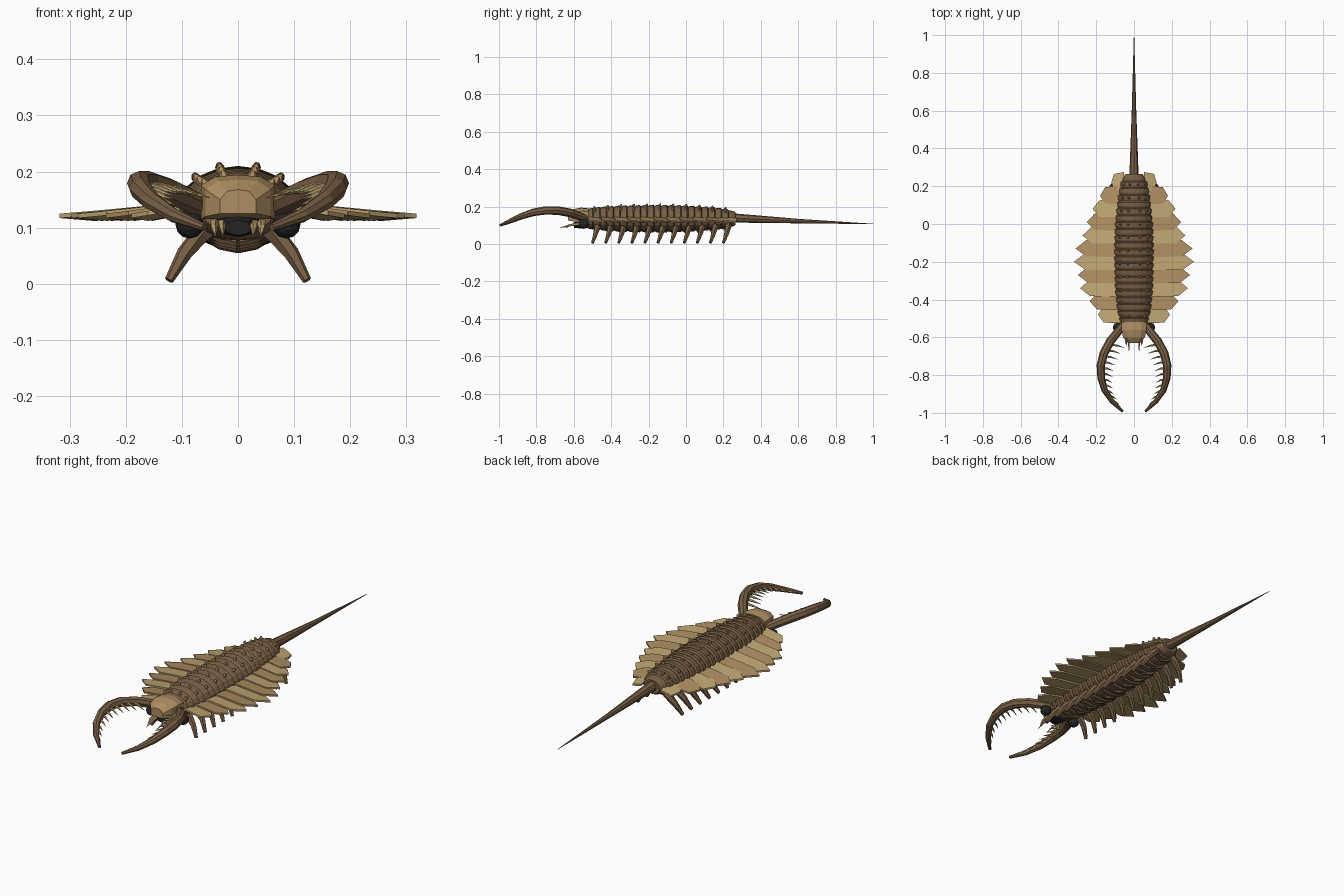
import bpy, math
from mathutils import Vector

if "Cube" in bpy.data.objects:
    bpy.data.objects.remove(bpy.data.objects["Cube"])


def material(name, rgb):
    m = bpy.data.materials.new(name)
    m.diffuse_color = (*rgb, 1)
    m.use_nodes = True
    m.node_tree.nodes["Principled BSDF"].inputs["Base Color"].default_value = m.diffuse_color
    return m


BROWN = material("brown shell", (0.19, 0.115, 0.06))
TAN = material("tan", (0.42, 0.27, 0.12))
SAND = material("sand", (0.52, 0.38, 0.17))
DARK = material("dark", (0.02, 0.018, 0.018))


def make(name, verts, faces, mat):
    me = bpy.data.meshes.new(name)
    me.from_pydata([tuple(v) for v in verts], [], faces)
    ob = bpy.data.objects.new(name, me)
    bpy.context.collection.objects.link(ob)
    me.materials.append(mat)
    return ob


def loft(rings):
    n = len(rings[0])
    verts = [v for r in rings for v in r]
    faces = [(i * n + j, i * n + (j + 1) % n, (i + 1) * n + (j + 1) % n, (i + 1) * n + j)
             for i in range(len(rings) - 1) for j in range(n)]
    faces += [tuple(reversed(range(n))), tuple(range(len(verts) - n, len(verts)))]
    return verts, faces


def tube(pts, radii, sides=6, squash=1.0):
    pts = [Vector(p) for p in pts]
    rings = []
    for i, p in enumerate(pts):
        d = (pts[min(i + 1, len(pts) - 1)] - pts[max(i - 1, 0)]).normalized()
        up = Vector((0, 0, 1)) if abs(d.z) < 0.9 else Vector((0, 1, 0))
        a = d.cross(up).normalized()
        b = a.cross(d)
        rings.append([p + radii[i] * (a * math.cos(t) * squash + b * -math.sin(t))
                      for t in (2 * math.pi * k / sides for k in range(sides))])
    return loft(rings)


def join(parts):
    verts, faces = [], []
    for v, f in parts:
        o = len(verts)
        verts += v
        faces += [tuple(i + o for i in q) for q in f]
    return verts, faces


def mirrored(name, parts, mat):
    ob = make(name, *join(parts), mat)
    ob.modifiers.new("mirror", 'MIRROR')
    return ob


def lerp(table, y):
    for (a, *p), (b, *q) in zip(table, table[1:]):
        if y <= b:
            t = max(0, (y - a) / (b - a))
            return [u + (v - u) * t for u, v in zip(p, q)]
    return table[-1][1:]


# ridged body: y, half width, half height
PROFILE = [(-0.53, .070, .052), (-0.46, .088, .062), (-0.35, .1, .069), (-0.15, .104, .073),
           (0.0, .1, .07), (0.15, .083, .06), (0.22, .07, .05), (0.265, .045, .035)]
ZC = 0.135


def body_ring(y, k, n=18):
    w, h = lerp(PROFILE, y)
    return [Vector((w * k * math.cos(t), y, ZC + h * k * math.sin(t)))
            for t in (2 * math.pi * (i + .5) / n for i in range(n))]


STEP = 0.795 / 22
rings = []
for i in range(22):
    y = -0.53 + STEP * i
    rings += [body_ring(y, .93), body_ring(y + STEP * .3, 1.0), body_ring(y + STEP * .85, 1.03)]
rings.append(body_ring(0.265, .95))
make("body", *loft(rings), BROWN)

# tail spike
make("tail", *tube([(0, .22, .138), (0, .27, .138), (0, .6, .122), (0, 1, .107)],
                   [.028, .024, .012, .001], 8), BROWN)

# back studs
studs = []
for i in range(11):
    y = -0.49 + .07 * i
    w, h = lerp(PROFILE, y)
    for ang in (72, 45):
        c, s = math.cos(math.radians(ang)), math.sin(math.radians(ang))
        p = Vector((w * c, y, ZC + h * s))
        d = Vector((c * .6, .25, s)).normalized()
        studs.append(tube([p - d * .004, p + d * .005, p + d * .012], [.008, .008, .004], 6))
mirrored("back_studs", studs, TAN)

# overlapping side flaps and walking legs
WIDTHS = [.19, .235, .285, .297, .318, .31, .272, .25, .22, .18, .12]
flaps, legs = ([], []), []
for i, w in enumerate(WIDTHS):
    y = -0.48 + .07 * i
    body = lerp(PROFILE, y)[0]
    r = body * .75
    out = body + (w - body) * .72
    outline = [(r, y - .045, .143), (out, y - .042, .126), (w, y, .121),
               (out, y + .045, .116), (r, y + .055, .133)]
    v = [Vector((a, b, c + dz)) for dz in (-.004, .004) for a, b, c in outline]
    f = [(4, 3, 2, 1, 0), (5, 6, 7, 8, 9)] + [(j, (j + 1) % 5, (j + 1) % 5 + 5, j + 5) for j in range(5)]
    # ribs along each flap
    flaps[i % 2].append((v, f))
    ly = y + .005
    legs.append(tube([(.035, ly, .112), (.065, ly, .09), (.095, ly - .008, .055), (.123, ly - .025, .006)],
                     [.017, .018, .014, .008], 6))
mirrored("side_flaps_light", flaps[0], SAND)
mirrored("side_flaps_dark", flaps[1], TAN)
mirrored("legs", legs, BROWN)

# belly plates
plates = []
for i in range(11):
    y = -0.47 + .068 * i
    h = lerp(PROFILE, y)[1]
    plates.append(tube([(0, y - .01, ZC - h), (.03, y, ZC - h + .006), (.055, y + .015, ZC - h + .018)],
                       [.009, .009, .006], 6))
mirrored("belly_ribs", plates, BROWN)

# head shield
head = []
for y, w, b, t in [(-.52, .066, .115, .19), (-.56, .066, .115, .194), (-.60, .058, .12, .186), (-.63, .032, .125, .168)]:
    head.append([Vector(p) for p in ((-w, y, b), (w, y, b), (w, y, t - .018), (w * .6, y, t - .003),
                                     (0, y, t), (-w * .6, y, t - .003), (-w, y, t - .018))])
make("head_shield", *loft(head), TAN)

# eyes, mouth and mouth teeth
eyes = []
for x, y, z in [(.086, -.548, .106)]:
    eyes.append(tube([(x, y + .026 * math.cos(a), z) for a in [math.pi * k / 8 for k in range(9)]],
                     [.025 * math.sin(math.pi * k / 8) + .0005 for k in range(9)], 12))
mirrored("eyes", eyes, DARK)
make("mouth", *tube([(0, -.52, .108), (0, -.57, .105), (0, -.60, .1)], [.024, .022, .014], 8, 1.8), DARK)
teeth = [tube([(x, -.57, .108), (x * 1.02, -.62, .1), (x * .95, e, .085)], [.009, .006, .001], 5)
         for x, e in ((.028, -.675), (.042, -.645))]
mirrored("mouth_teeth", teeth, SAND)

# curved grasping arms with inner spines
KEYS = [(.06, -.535, .135), (.085, -.57, .148), (.125, -.62, .166), (.16, -.685, .178), (.176, -.75, .179),
        (.174, -.815, .169), (.155, -.88, .148), (.115, -.94, .122), (.06, -.992, .1)]
RAD = [.018, .022, .023, .023, .022, .02, .017, .013, .007]
mirrored("grasping_arms", [tube(KEYS, RAD, 8)], BROWN)
spines = []
for i in range(11):
    t = 2.3 + i * .47
    k = int(t)
    p = Vector(KEYS[k]).lerp(Vector(KEYS[k + 1]), t - k)
    n = .085 - .005 * i
    spines.append(tube([p, p + Vector((-n * .55, -.004, -.006)), p + Vector((-n, -.016, -.016))],
                       [.008, .005, .0008], 5))
mirrored("arm_spines", spines, SAND)
